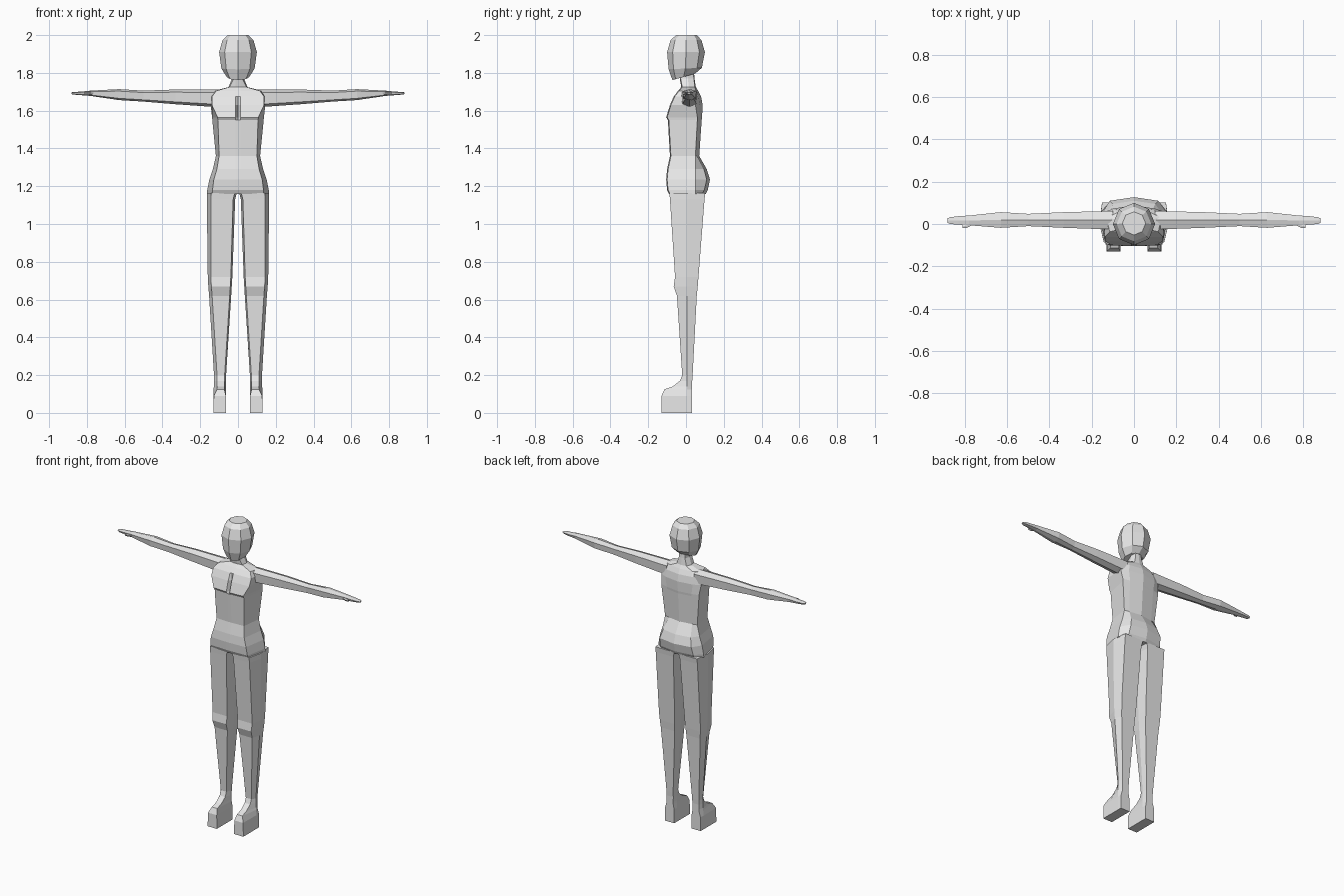
import bpy, bmesh, math

if "Cube" in bpy.data.objects:
    bpy.data.objects.remove(bpy.data.objects["Cube"], do_unlink=True)

grey = bpy.data.materials.new("plain grey")
grey.use_nodes = True
grey.diffuse_color = (0.8, 0.8, 0.8, 1)
grey.node_tree.nodes["Principled BSDF"].inputs["Base Color"].default_value = (0.8, 0.8, 0.8, 1)


def loft(name, rings):
    """Skin a list of equal-length point rings and cap both ends."""
    bm = bmesh.new()
    rows = [[bm.verts.new(p) for p in ring] for ring in rings]
    n = len(rows[0])
    for a, b in zip(rows, rows[1:]):
        for i in range(n):
            j = (i + 1) % n
            bm.faces.new((a[i], a[j], b[j], b[i]))
    bm.faces.new(rows[0][::-1])
    bm.faces.new(rows[-1])
    bmesh.ops.recalc_face_normals(bm, faces=bm.faces)
    mesh = bpy.data.meshes.new(name)
    bm.to_mesh(mesh)
    bm.free()
    mesh.materials.append(grey)
    obj = bpy.data.objects.new(name, mesh)
    bpy.context.collection.objects.link(obj)
    return obj


# Torso and neck: z, front corner x/y, side x/y, back corner x, back y, crease depth
def torso_ring(z, xf, yf, xs, ys, xb, yb, crease=0.0):
    half = [(0.012, yf), (xf, yf + 0.005), (xs, ys), (xb, yb - 0.15 * xb)]
    right = [(x, y, z) for x, y in half]
    left = [(-x, y, z) for x, y in reversed(half)]
    return [(0, yf + crease, z)] + right + [(0, yb, z)] + left


loft("torso", [torso_ring(*r) for r in (
    (1.16, 0.135, -0.090, 0.165, 0.05, 0.12, 0.105),
    (1.18, 0.135, -0.100, 0.163, 0.05, 0.12, 0.115),
    (1.235, 0.128, -0.105, 0.152, 0.05, 0.115, 0.127),
    (1.29, 0.112, -0.100, 0.133, 0.05, 0.10, 0.110),
    (1.36, 0.100, -0.085, 0.117, 0.05, 0.085, 0.070),
    (1.55, 0.106, -0.096, 0.136, 0.06, 0.090, 0.083),
    (1.565, 0.108, -0.105, 0.137, 0.06, 0.090, 0.085, 0.03),
    (1.63, 0.138, -0.085, 0.145, 0.05, 0.10, 0.088, 0.02),
    (1.675, 0.138, -0.065, 0.143, 0.045, 0.09, 0.080),
    (1.705, 0.115, -0.042, 0.130, 0.03, 0.08, 0.065),
    (1.725, 0.045, -0.025, 0.050, 0.015, 0.035, 0.052),
    (1.77, 0.022, -0.033, 0.032, 0.010, 0.022, 0.045),
    (1.81, 0.022, -0.030, 0.032, 0.010, 0.022, 0.042))])


# Head: z, radius, y centre, tilt of the ring (chin lower than nape)
def head_ring(z, r, cy=0.0, tilt=0.0):
    ring = []
    for i in range(8):
        a = math.radians(45 * i - 90)
        ring.append((r * math.cos(a), cy + r * math.sin(a), z + tilt * math.sin(a)))
    return ring


loft("head", [head_ring(*r) for r in (
    (1.779, 0.060, -0.012, 0.017),
    (1.823, 0.088, -0.004, 0.004),
    (1.91, 0.100), (1.973, 0.082), (2.0, 0.055, 0.003))])


# Legs with feet: z, inner x, outer x, front inset, front y, back y
def leg_ring(s, z, xi, xo, inset, yf, yb):
    pts = [(xi + inset * 0.5, yf), (xo - inset, yf), (xo, 0.005),
           (xo - inset * 0.6, yb), (xi + inset * 0.4, yb), (xi, 0.005)]
    return [(s * x, y, z) for x, y in pts]


leg = (
    (0.0, 0.063, 0.130, 0.0, -0.130, 0.033),
    (0.09, 0.063, 0.130, 0.002, -0.130, 0.033),
    (0.125, 0.063, 0.129, 0.018, -0.113, 0.033),
    (0.14, 0.063, 0.128, 0.018, -0.070, 0.033),
    (0.17, 0.063, 0.127, 0.016, -0.032, 0.033),
    (0.20, 0.063, 0.127, 0.016, -0.020, 0.035),
    (0.62, 0.036, 0.153, 0.016, -0.048, 0.057),
    (0.67, 0.033, 0.157, 0.016, -0.065, 0.062),
    (0.72, 0.030, 0.160, 0.016, -0.058, 0.066),
    (1.13, 0.015, 0.165, 0.022, -0.085, 0.098),
    (1.165, 0.006, 0.164, 0.022, -0.088, 0.102))


# Arms with flat hands: x, low z, high z, front y, back y
def arm_ring(s, x, zl, zh, yf, yb):
    ym, h = (yf + yb) / 2, zh - zl
    pts = [(ym, zh), (yf, zh - 0.18 * h), (yf + 0.005, zl + 0.16 * h),
           (ym, zl), (yb - 0.005, zl + 0.16 * h), (yb, zh - 0.18 * h)]
    return [(s * x, y, z) for y, z in pts]


arm = (
    (0.10, 1.620, 1.712, -0.025, 0.062),
    (0.16, 1.622, 1.712, -0.024, 0.060),
    (0.33, 1.634, 1.712, -0.018, 0.056),
    (0.50, 1.648, 1.706, -0.010, 0.048),
    (0.63, 1.656, 1.714, -0.018, 0.056),
    (0.78, 1.678, 1.706, -0.006, 0.040),
    (0.83, 1.682, 1.701, -0.003, 0.037),
    (0.87, 1.685, 1.699, 0.000, 0.032),
    (0.882, 1.688, 1.697, 0.006, 0.027))

thumb = (
    (0.765, 1.684, 1.698, -0.006, 0.012),
    (0.79, 1.682, 1.697, -0.018, 0.004),
    (0.812, 1.684, 1.695, -0.018, -0.006))

for side, s in (("left", 1), ("right", -1)):
    loft(side + "_leg", [leg_ring(s, *r) for r in leg])
    loft(side + "_arm", [arm_ring(s, *r) for r in arm])
    loft(side + "_thumb", [arm_ring(s, *r) for r in thumb])
